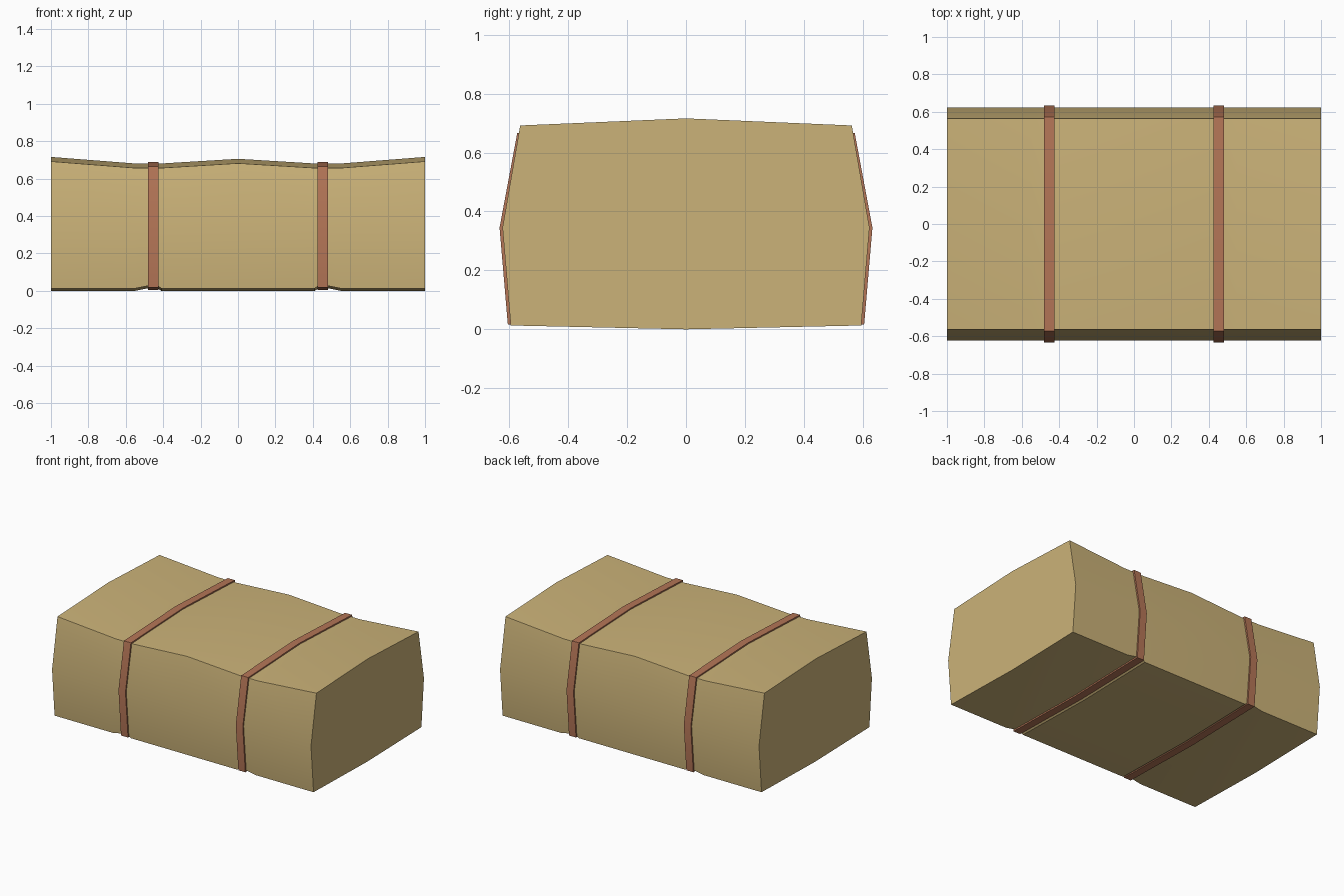
import bpy, bmesh, math

cube = bpy.data.objects.get("Cube")
if cube:
    bpy.data.objects.remove(cube, do_unlink=True)


def material(name, rgb):
    m = bpy.data.materials.new(name)
    m.use_nodes = True
    m.diffuse_color = (*rgb, 1)
    m.node_tree.nodes["Principled BSDF"].inputs["Base Color"].default_value = (*rgb, 1)
    return m


straw = material("straw", (0.60, 0.45, 0.19))
twine = material("red brown twine", (0.46, 0.18, 0.095))


def section(top, bottom, grow=0.0):
    """Bulging eight-point outline in (y, z), given its top and bottom ridge heights."""
    right = [(0.595 + grow, bottom + 0.013 - grow),
             (0.623 + grow, 0.345),
             (0.563 + grow, top - 0.024 + grow)]
    left = [(-y, z) for y, z in reversed(right)]
    return [(0, bottom - grow)] + right + [(0, top + grow)] + left


def loft(name, stations, mat, capped=True):
    """Skin a row of (x, outline) stations; uncapped rows close into a loop."""
    bm = bmesh.new()
    rings = [[bm.verts.new((x, y, z)) for y, z in pts] for x, pts in stations]
    pairs = list(zip(rings, rings[1:]))
    if capped:
        bm.faces.new(rings[0])
        bm.faces.new(rings[-1])
    else:
        pairs.append((rings[-1], rings[0]))
    for a, b in pairs:
        n = len(a)
        for i in range(n):
            j = (i + 1) % n
            bm.faces.new((a[i], a[j], b[j], b[i]))
    bmesh.ops.recalc_face_normals(bm, faces=bm.faces)
    mesh = bpy.data.meshes.new(name)
    bm.to_mesh(mesh)
    bm.free()
    mesh.materials.append(mat)
    obj = bpy.data.objects.new(name, mesh)
    bpy.context.collection.objects.link(obj)
    bpy.ops.object.select_all(action="DESELECT")
    obj.select_set(True)
    bpy.context.view_layer.objects.active = obj
    bpy.ops.object.shade_smooth_by_angle(angle=math.radians(30))
    return obj


# Bale: pinched where the twine pulls it in
half = [(0.41, 0.681, 0.0), (0.43, 0.681, 0.014), (0.48, 0.681, 0.014),
        (0.55, 0.681, 0.0), (1.0, 0.716, 0.0)]
profile = [(-x, t, b) for x, t, b in reversed(half)] + [(0, 0.706, 0.0)] + half
loft("straw_bale", [(x, section(t, b)) for x, t, b in profile], straw)

# Two twine bands wrapped around the bale
for side, name in ((-1, "right_band"), (1, "left_band")):
    x0, x1 = side * 0.453 - 0.027, side * 0.453 + 0.027
    outer = section(0.680, 0.014, 0.010)
    inner = section(0.680, 0.014, -0.010)
    loft(name, [(x0, inner), (x0, outer), (x1, outer), (x1, inner)], twine, capped=False)
